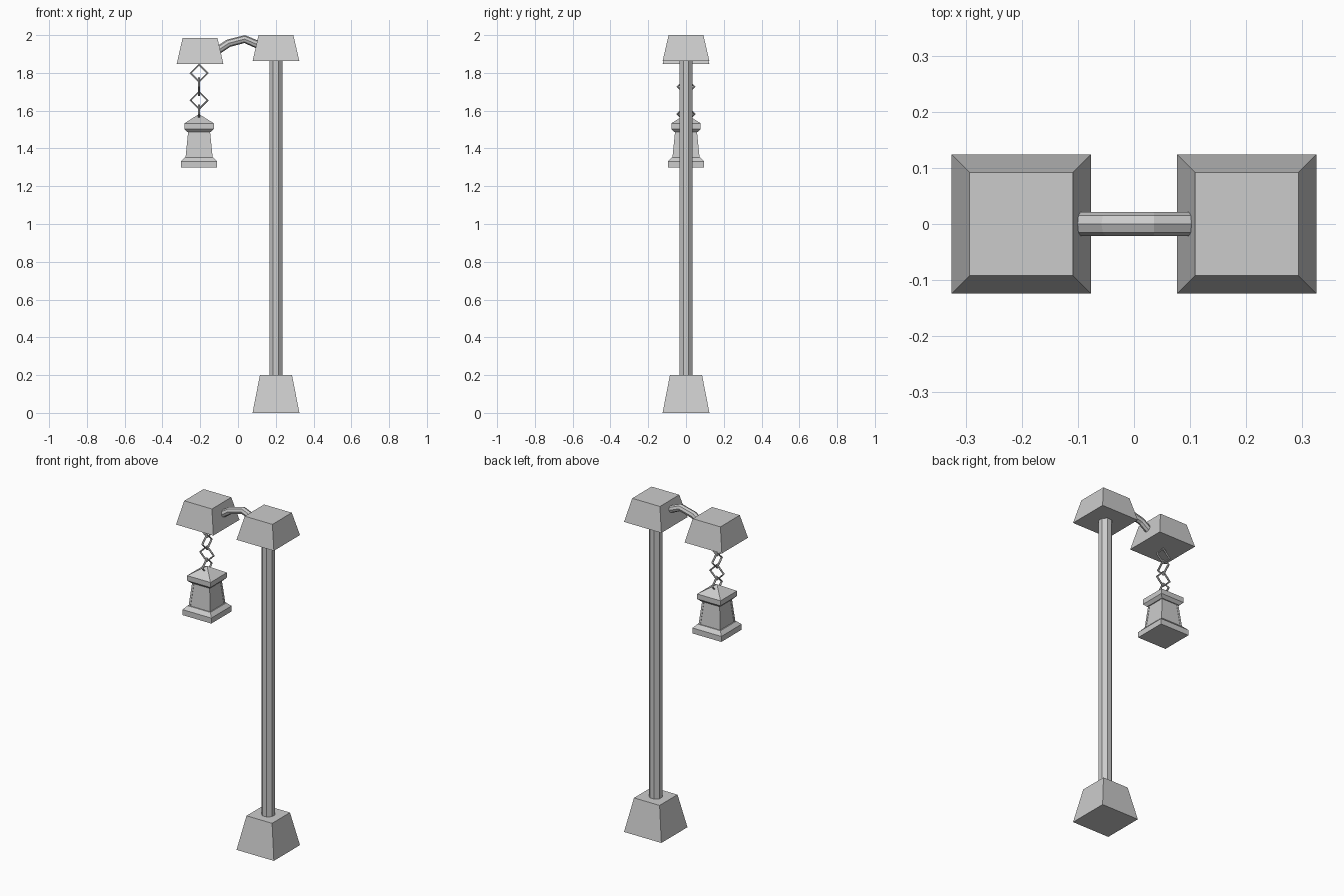
import bpy, bmesh, math
from mathutils import Vector, Matrix

if "Cube" in bpy.data.objects:
    bpy.data.objects.remove(bpy.data.objects["Cube"])


def make_object(name, bm):
    bmesh.ops.recalc_face_normals(bm, faces=bm.faces[:])
    mesh = bpy.data.meshes.new(name)
    bm.to_mesh(mesh)
    bm.free()
    obj = bpy.data.objects.new(name, mesh)
    bpy.context.collection.objects.link(obj)
    return obj


def skin(name, rings, closed=False):
    """Join rings of points with quads; cap the ends unless closed in a loop."""
    bm = bmesh.new()
    rows = [[bm.verts.new(p) for p in ring] for ring in rings]
    n = len(rows[0])
    pairs = list(zip(rows, rows[1:])) + ([(rows[-1], rows[0])] if closed else [])
    for a, b in pairs:
        for i in range(n):
            j = (i + 1) % n
            bm.faces.new((a[i], a[j], b[j], b[i]))
    if not closed:
        bm.faces.new(rows[0])
        bm.faces.new(rows[-1])
    bmesh.ops.remove_doubles(bm, verts=bm.verts[:], dist=1e-5)
    return make_object(name, bm)


def square_stack(name, x, levels):
    """Square cross-sections given as (half width, z)."""
    corners = [(-1, -1), (1, -1), (1, 1), (-1, 1)]
    return skin(name, [[(x + h * a, h * b, z) for a, b in corners] for h, z in levels])


POST_X, CAP_X, LAMP_X = 0.201, -0.201, -0.206

# Post with stone foot and cap
square_stack("foot", POST_X, [(0.124, 0), (0.085, 0.2)])
square_stack("post_cap", POST_X, [(0.124, 1.862), (0.092, 2.0)])
square_stack("hanging_cap", CAP_X, [(0.124, 1.846), (0.092, 1.985)])
bm = bmesh.new()
bmesh.ops.create_cone(bm, cap_ends=True, segments=8, radius1=0.038, radius2=0.038, depth=1.70,
                      matrix=Matrix.Translation((POST_X, 0, 1.03)) @ Matrix.Rotation(math.pi / 8, 4, 'Z'))
make_object("post", bm)

# Bent octagonal arm between the caps
path = [Vector(p) for p in [(-0.101, 0, 1.923), (-0.05, 0, 1.957), (0.035, 0, 1.979), (0.103, 0, 1.95)]]
rings = []
for i, p in enumerate(path):
    t = (path[min(i + 1, 3)] - path[max(i - 1, 0)]).normalized()
    up = Vector((-t.z, 0, t.x))
    rings.append([p + 0.021 * (math.cos(k * math.pi / 4) * Vector((0, 1, 0)) + math.sin(k * math.pi / 4) * up)
                  for k in range(8)])
skin("arm", rings)

# Chain of diamond links, alternately turned
for i in range(4):
    rings = []
    for k in range(4):
        out = Vector((math.cos(k * math.pi / 2), 0, math.sin(k * math.pi / 2)))
        ring = [out * (0.045 + 0.006 * math.cos(m * math.pi / 3))
                + Vector((0, 0.006 * math.sin(m * math.pi / 3), 0)) for m in range(6)]
        rings.append(ring)
    link = skin(f"chain_link_{i + 1}", rings, closed=True)
    link.location = (LAMP_X, 0, 1.799 - 0.072 * i)
    link.rotation_euler.z = math.pi / 2 * (i % 2)

# Lantern
square_stack("lantern_base", LAMP_X, [(0.096, 1.298), (0.096, 1.331), (0.076, 1.352)])
square_stack("lantern_glass", LAMP_X, [(0.071, 1.34), (0.055, 1.50)])
square_stack("lantern_roof", LAMP_X, [(0.062, 1.487), (0.078, 1.503), (0.078, 1.533), (0.003, 1.58)])

# Corner posts of the lantern
for i, (a, b) in enumerate([(-1, -1), (1, -1), (1, 1), (-1, 1)]):
    rings = [[(LAMP_X + a * (h - u), b * (h - v), z)
              for u, v in [(0, 0), (0.012, 0), (0.012, 0.012), (0, 0.012)]]
             for h, z in [(0.073, 1.34), (0.057, 1.50)]]
    skin(f"lantern_corner_{i + 1}", rings)
